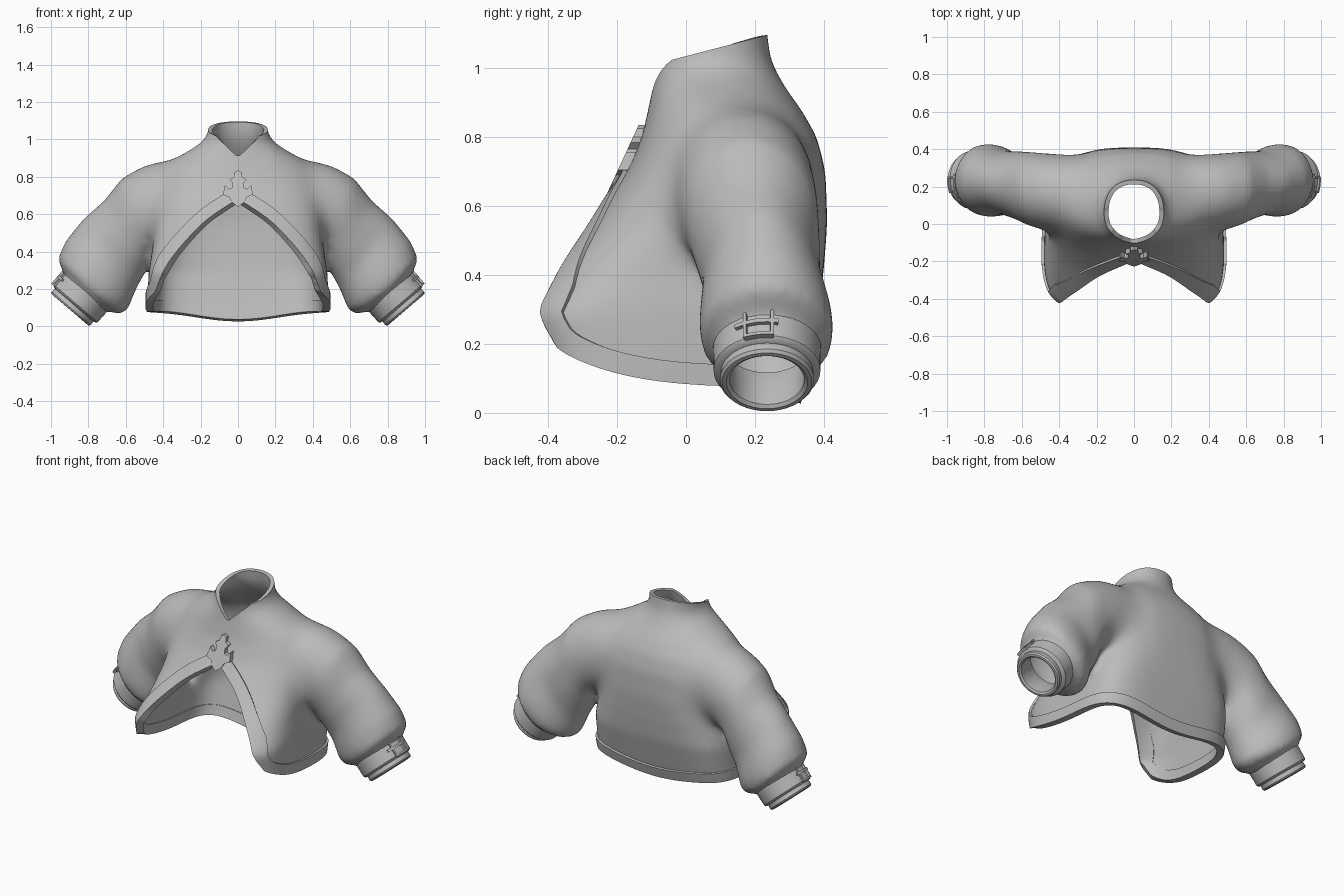
import bpy, bmesh, math
from mathutils import Vector

if "Cube" in bpy.data.objects:
    bpy.data.objects.remove(bpy.data.objects["Cube"])

grey = bpy.data.materials.new("grey_cloth")
grey.diffuse_color = (0.5, 0.5, 0.5, 1)
grey.use_nodes = True
grey.node_tree.nodes["Principled BSDF"].inputs["Base Color"].default_value = grey.diffuse_color


def make(name, bm):
    bmesh.ops.recalc_face_normals(bm, faces=bm.faces)
    me = bpy.data.meshes.new(name)
    bm.to_mesh(me)
    bm.free()
    me.materials.append(grey)
    ob = bpy.data.objects.new(name, me)
    bpy.context.collection.objects.link(ob)
    return ob


def apply_mod(ob, kind, **props):
    m = ob.modifiers.new(kind, kind)
    for k, v in props.items():
        setattr(m, k, v)
    select(ob)
    bpy.ops.object.modifier_apply(modifier=m.name)


def select(ob):
    bpy.ops.object.select_all(action='DESELECT')
    ob.select_set(True)
    bpy.context.view_layer.objects.active = ob


def smooth(ob, angle=40):
    select(ob)
    bpy.ops.object.shade_smooth_by_angle(angle=math.radians(angle))


def loft(bm, rings, cap=True, closed=False):
    rows = [[bm.verts.new(p) for p in r] for r in rings]
    n = len(rows[0])
    for a, b in zip(rows, rows[1:] + (rows[:1] if closed else [])):
        for i in range(n):
            bm.faces.new((a[i], a[(i + 1) % n], b[(i + 1) % n], b[i]))
    if cap and not closed:
        bm.faces.new(rows[0])
        bm.faces.new(rows[-1])


def interp(pts, u):
    if u <= pts[0][0]:
        return pts[0][1]
    for a, b in zip(pts, pts[1:]):
        if u <= b[0]:
            return a[1] + (b[1] - a[1]) * (u - a[0]) / (b[0] - a[0])
    return pts[-1][1]


def rounded(pts, times=2):
    """Corner cutting that keeps the end points."""
    for _ in range(times):
        out = [pts[0]]
        for a, b in zip(pts, pts[1:]):
            out += [tuple(p + (q - p) * t for p, q in zip(a, b)) for t in (.25, .75)]
        pts = out + [pts[-1]]
    return pts


def signed_dist(pts, u, v):
    """Distance to a polyline, positive above it."""
    best = 9
    for (ax, ay), (bx, by) in zip(pts, pts[1:]):
        dx, dy = bx - ax, by - ay
        t = max(0, min(1, ((u - ax) * dx + (v - ay) * dy) / (dx * dx + dy * dy)))
        best = min(best, math.hypot(u - ax - t * dx, v - ay - t * dy))
    return best if v > interp(pts, u) else -best


# Torso sections: z, half width, front y, back y, squareness
TORSO = [(-.12, .475, -.38, .28, 4.5), (.12, .48, -.42, .345, 4.5), (.29, .475, -.47, .385, 4.5),
         (.42, .455, -.38, .4, 3.6), (.55, .45, -.275, .41, 3), (.7, .45, -.17, .405, 2.6),
         (.8, .43, -.128, .38, 2.3), (.88, .38, -.11, .335, 2), (.93, .29, -.1, .298, 2),
         (.98, .2, -.093, .268, 2), (1.03, .16, -.09, .245, 2.2), (1.16, .158, -.08, .23, 2.3)]
# Sleeve sections: top x, top z, bottom x, bottom z, centre y, half depth
SLEEVE = [(.15, .88, .25, .5, .16, .19), (.34, .895, .34, .42, .165, .21), (.49, .875, .42, .4, .17, .21),
          (.62, .795, .46, .38, .185, .205), (.72, .67, .495, .29, .205, .185), (.825, .58, .545, .195, .22, .17),
          (.925, .455, .59, .085, .232, .195), (.965, .36, .635, .065, .235, .195),
          (.93, .28, .70, .085, .235, .145), (.99, .17, .8, .01, .235, .13)]

bm = bmesh.new()
rings = []
for z, w, f, b, n in TORSO:
    ring = []
    for i in range(64):
        a = 2 * math.pi * i / 64
        c, s = math.cos(a), math.sin(a)
        r = (abs(c) ** n + abs(s) ** n) ** (-1 / n)
        ring.append((w * c * r * (1 - .03 * s), (f + b) / 2 + (b - f) / 2 * s * r, z))
    rings.append(ring)
loft(bm, rings)
for side in (1, -1):
    rings = []
    for tx, tz, bx, bz, cy, ry in SLEEVE:
        rings.append([(side * ((tx + bx) / 2 + (tx - bx) / 2 * math.cos(a)), cy + ry * math.sin(a),
                       (tz + bz) / 2 + (tz - bz) / 2 * math.cos(a))
                      for a in [2 * math.pi * i / 32 for i in range(32)]])
    loft(bm, rings)
jacket = make("jacket", bm)
apply_mod(jacket, 'REMESH', mode='VOXEL', voxel_size=.018)
apply_mod(jacket, 'SMOOTH', factor=.5, iterations=16)

# Softer blend where the sleeves meet the shoulders
group = jacket.vertex_groups.new(name="shoulder")
for v in jacket.data.vertices:
    x, z = abs(v.co.x), v.co.z
    group.add([v.index], max(0, min(1, (x - .18) / .1, (.62 - x) / .12, (z - .42) / .15)), 'REPLACE')
apply_mod(jacket, 'SMOOTH', factor=.5, iterations=70, vertex_group="shoulder")

# Edge curves of the garment
ARCH = rounded([(0, .675), (.05, .645), (.17, .565), (.28, .45), (.36, .35), (.415, .25), (.445, .14), (.46, -.3)])
HEM = rounded([(-.48, .46), (-.43, .31), (-.4, .225), (-.34, .165), (-.2, .11), (0, .08), (.3, .075), (.6, .07)])
FRONT = [(t[0], t[2]) for t in TORSO]
AXIS = Vector((.65, 0, -.76)).normalized()
CUFF = Vector((.85, .235, .145))


def edge_field(p):
    """Distance from the front opening and the hem."""
    x = abs(p.x)
    if x > .53:
        return 1
    opening = signed_dist(ARCH, x, p.z) + max(0, p.y - interp(FRONT, p.z) - .1)
    dip = .022 * (1 + math.cos(math.pi * min(1, x / .45))) * max(0, min(1, p.y / .25))
    return min(opening, signed_dist(HEM, p.y, p.z + dip))


def garment_field(p):
    x = abs(p.x)
    if x > .6:
        return (CUFF - Vector((x, p.y, p.z))).dot(AXIS)
    top = 1.035 + .26 * p.y
    if p.y < .05:
        top = min(top, .905 + .95 * x)
    return min(edge_field(p), top - p.z)


def cut(bm, field):
    """Split along field = 0 and drop the negative side."""
    val = {v: field(v.co) or 1e-6 for v in bm.verts}
    new = []
    for e in list(bm.edges):
        a, b = e.verts
        if val[a] * val[b] < 0:
            new.append(bmesh.utils.edge_split(e, a, val[a] / (val[a] - val[b]))[1])
    bmesh.ops.connect_verts(bm, verts=new)
    drop = [f for f in bm.faces if sum(val.get(v, 0) for v in f.verts) < 0]
    bmesh.ops.delete(bm, geom=drop, context='FACES')


bm = bmesh.new()
bm.from_mesh(jacket.data)
cut(bm, garment_field)
bm.to_mesh(jacket.data)

# Raised trim along the opening and hem
cut(bm, lambda p: .062 - edge_field(p))
me = bpy.data.meshes.new("edge_trim")
bm.to_mesh(me)
bm.free()
trim = bpy.data.objects.new("edge_trim", me)
bpy.context.collection.objects.link(trim)
me.materials.clear()
me.materials.append(grey)
apply_mod(jacket, 'SOLIDIFY', thickness=.024, offset=-1)
apply_mod(trim, 'SOLIDIFY', thickness=.042, offset=-.4)
smooth(jacket, 50)
smooth(trim, 50)

# Front clasp: pointed plate lying on the sloping chest
half = [(0, .64), (.035, .665), (.045, .69), (.08, .705), (.07, .755), (.05, .735), (.032, .74),
        (.028, .765), (.045, .785), (.022, .8), (.018, .825), (0, .835)]
outline = half + [(-x, z) for x, z in half[-2:0:-1]]
bm = bmesh.new()
loft(bm, [[(x, -.126 - (.83 - z) * .46 + dy, z) for x, z in outline] for dy in (-.014, .03)])
make("front_clasp", bm)

# Cuffs and buckles
PROFILE = [(-.07, .125), (-.07, .15), (-.063, .157), (.028, .155), (.036, .148), (.04, .135),
           (.064, .137), (.073, .13), (.074, .118), (.066, .108), (-.02, .11)]
U = Vector((.76, 0, .65)).normalized()
Y = Vector((0, 1, 0))
for side, tag in ((1, "right"), (-1, "left")):
    def place(t, r, a):
        p = CUFF + AXIS * t + U * (r * math.cos(a)) + Y * (r * math.sin(a))
        return (p.x * side, p.y, p.z)

    bm = bmesh.new()
    loft(bm, [[place(t, r, 2 * math.pi * i / 40) for i in range(40)] for t, r in PROFILE], closed=True)
    smooth(make(tag + "_cuff", bm), 35)

    # Buckle bars follow the cuff: axial range, angular range
    bm = bmesh.new()
    for t0, t1, a0, a1 in ((-.075, -.064, -.4, .1), (.022, .033, -.4, .1), (-.075, .033, -.43, -.37),
                           (-.075, .033, .06, .12), (-.028, -.014, -.6, .2)):
        steps = [a0 + (a1 - a0) * i / 4 for i in range(5)]
        loft(bm, [[place(t0, .15, a), place(t1, .15, a), place(t1, .168, a), place(t0, .168, a)]
                  for a in steps])
    make(tag + "_buckle", bm)
